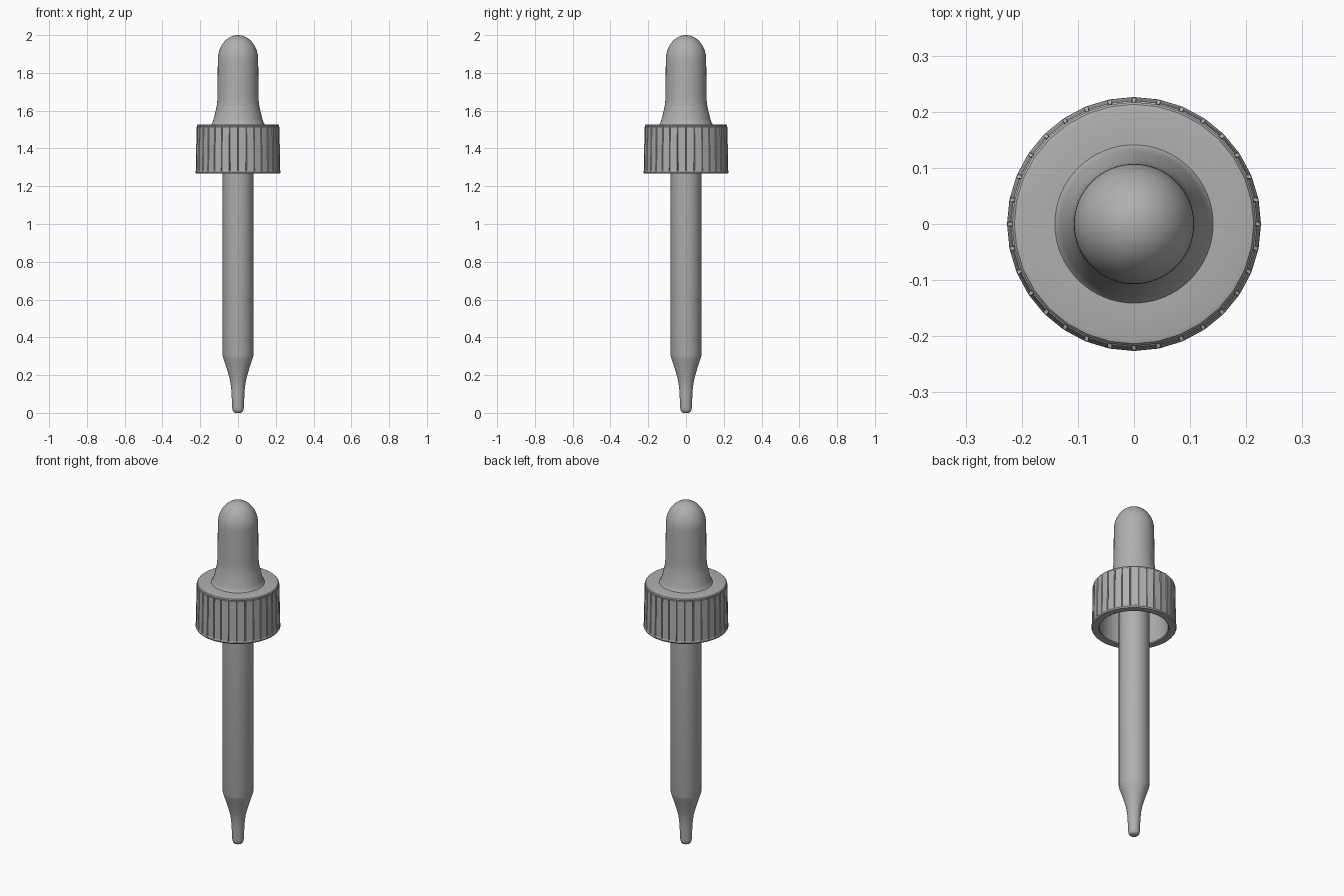
import bpy, bmesh, math

if "Cube" in bpy.data.objects:
    bpy.data.objects.remove(bpy.data.objects["Cube"])

RIBS = 32

# mid grey shared by every part
grey = bpy.data.materials.new("mid_grey")
grey.diffuse_color = (0.43, 0.43, 0.43, 1)
grey.use_nodes = True
grey.node_tree.nodes["Principled BSDF"].inputs["Base Color"].default_value = grey.diffuse_color


def lathe(name, profile, angles, radius_fn=None, sharp=35):
    """Revolve (radius, z, grooved) points; radius 0 becomes a pole."""
    bm = bmesh.new()
    rings = []
    for r, z, *grooved in profile:
        if r == 0:
            rings.append([bm.verts.new((0, 0, z))])
            continue
        ring = []
        for i, a in enumerate(angles):
            rr = radius_fn(r, i, bool(grooved)) if radius_fn else r
            ring.append(bm.verts.new((rr * math.cos(a), rr * math.sin(a), z)))
        rings.append(ring)
    n = len(angles)
    for a, b in zip(rings, rings[1:]):
        for i in range(n):
            j = (i + 1) % n
            quad = [a[i % len(a)], a[j % len(a)], b[j % len(b)], b[i % len(b)]]
            bm.faces.new(list(dict.fromkeys(quad)))
    bmesh.ops.recalc_face_normals(bm, faces=bm.faces)
    mesh = bpy.data.meshes.new(name)
    bm.to_mesh(mesh)
    bm.free()
    mesh.materials.append(grey)
    obj = bpy.data.objects.new(name, mesh)
    bpy.context.collection.objects.link(obj)
    bpy.ops.object.select_all(action='DESELECT')
    obj.select_set(True)
    bpy.context.view_layer.objects.active = obj
    bpy.ops.object.shade_smooth_by_angle(angle=math.radians(sharp))
    return obj


round_angles = [2 * math.pi * i / 64 for i in range(64)]

# glass pipette with tapered, rounded tip
lathe("glass_pipette", [
    (0, 0), (0.014, 0), (0.022, 0.003), (0.027, 0.009), (0.030, 0.018),
    (0.031, 0.03), (0.034, 0.10), (0.037, 0.14), (0.043, 0.175),
    (0.053, 0.212), (0.066, 0.255), (0.078, 0.290), (0.081, 0.303),
    (0.081, 1.50), (0, 1.50),
], round_angles)

# rubber bulb: flared foot, straight barrel, elliptical dome
dome = [(0.107 * math.cos(t), 1.87 + 0.13 * math.sin(t))
        for t in (math.pi / 2 * i / 14 for i in range(14))]
lathe("rubber_bulb", [
    (0, 1.51), (0.141, 1.51), (0.141, 1.528), (0.136, 1.535), (0.131, 1.55),
    (0.124, 1.575), (0.117, 1.605), (0.112, 1.63), (0.109, 1.66),
    (0.108, 1.70),
] + dome + [(0, 2.0)], round_angles)

# screw cap: flat ribs separated by narrow grooves, hollow underneath
pitch = 2 * math.pi / RIBS
offsets = (-0.03, 0.03, 0.08, 0.92)      # groove floor, then rib edges
cap_angles = [(k + o) * pitch for k in range(RIBS) for o in offsets]


def cap_radius(r, i, grooved):
    return r - 0.006 if grooved and i % 4 < 2 else r


lathe("screw_cap", [
    (0.14, 1.528), (0.205, 1.528), (0.213, 1.526), (0.217, 1.521),
    (0.217, 1.515), (0.2195, 1.513, True), (0.2235, 1.283, True),
    (0.225, 1.281), (0.226, 1.274), (0.222, 1.267), (0.186, 1.267),
    (0.182, 1.272), (0.180, 1.49), (0.075, 1.49), (0.075, 1.528),
    (0.14, 1.528),
], cap_angles, cap_radius)
